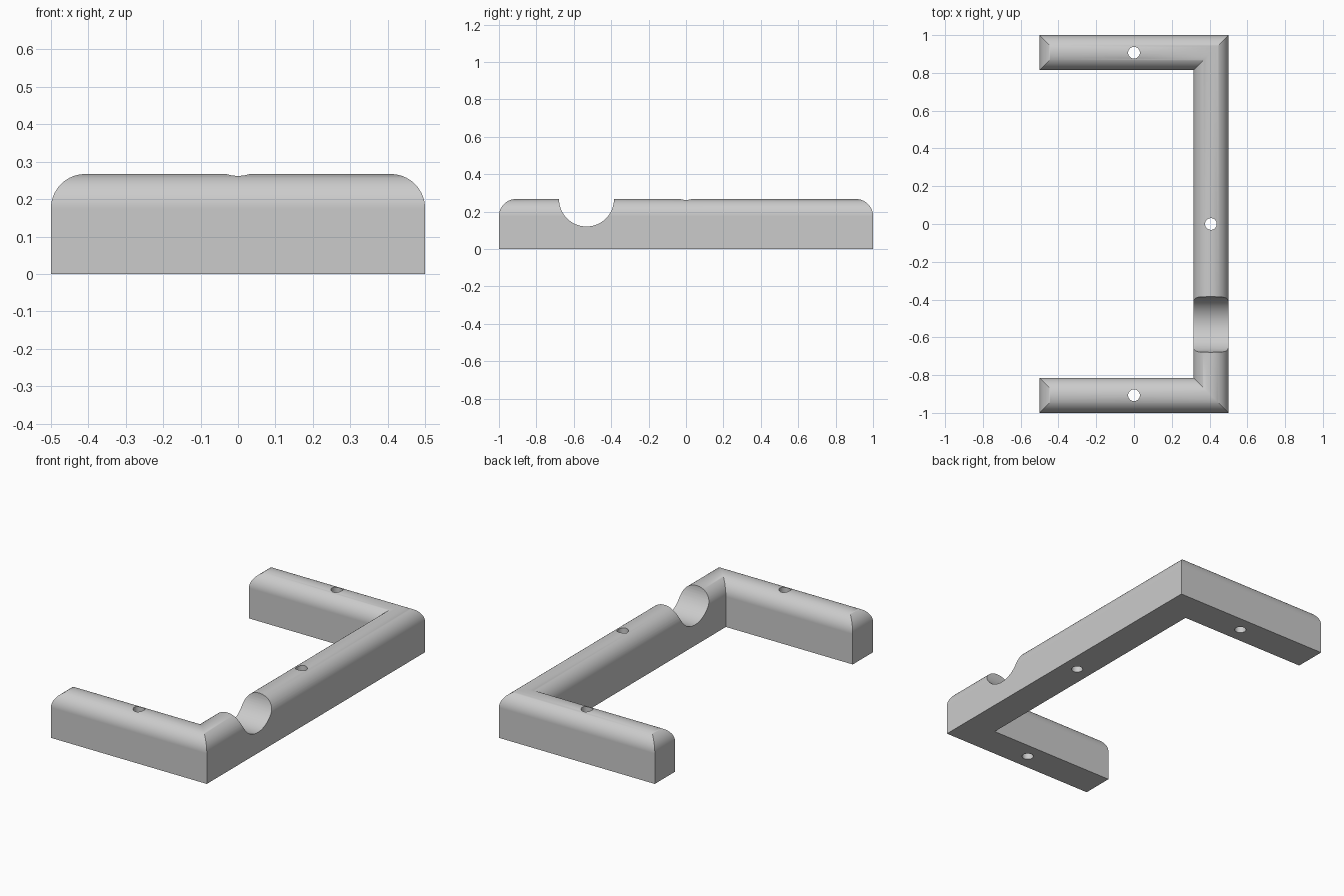
import bpy, bmesh, math
from mathutils import Matrix

cube = bpy.data.objects.get("Cube")
if cube:
    bpy.data.objects.remove(cube, do_unlink=True)

WIDTH, HEIGHT, ROUND, STEPS = 0.186, 0.267, 0.0915, 20
MID = WIDTH / 2

grey = bpy.data.materials.new("light_grey")
grey.use_nodes = True
colour = (0.6, 0.6, 0.6, 1)
grey.diffuse_color = colour
grey.node_tree.nodes["Principled BSDF"].inputs["Base Color"].default_value = colour


def make_object(name, bm):
    bmesh.ops.recalc_face_normals(bm, faces=bm.faces)
    mesh = bpy.data.meshes.new(name)
    bm.to_mesh(mesh)
    bm.free()
    mesh.materials.append(grey)
    obj = bpy.data.objects.new(name, mesh)
    bpy.context.collection.objects.link(obj)
    return obj


def outline(inset):
    """Three-sided frame outline, shrunk inward on every side."""
    end, outer, back = -0.5 + inset, 0.5 - inset, 1 - inset
    inner_x, inner_y = 0.5 - WIDTH + inset, 1 - WIDTH + inset
    half = [(end, inner_y), (end, back), (outer, back)]
    upper = [(inner_x, inner_y)] + half
    return upper + [(x, -y) for x, y in reversed(upper)]


def cylinder(name, radius, depth, matrix):
    bm = bmesh.new()
    bmesh.ops.create_cone(bm, cap_ends=True, segments=64, radius1=radius,
                          radius2=radius, depth=depth, matrix=matrix)
    obj = make_object(name, bm)
    obj.hide_render = True
    return obj


# Frame body: straight walls, then rounded shoulders up to the narrow top strip
levels = [(0, 0)]
for i in range(STEPS + 1):
    a = math.pi / 2 * i / STEPS
    levels.append((ROUND * (1 - math.cos(a)), HEIGHT - ROUND + ROUND * math.sin(a)))
bm = bmesh.new()
rings = [[bm.verts.new((x, y, z)) for x, y in outline(d)] for d, z in levels]
for low, high in zip(rings, rings[1:]):
    for i in range(len(low)):
        j = (i + 1) % len(low)
        bm.faces.new((low[i], low[j], high[j], high[i]))
bm.faces.new(rings[0])
bm.faces.new(rings[-1])
frame = make_object("bracket_frame", bm)

# Screw holes, one through the middle of each bar
cutters = [cylinder("screw_hole_cutter", 0.031, 1, Matrix.Translation((x, y, 0.1)))
           for x, y in ((0, 1 - MID), (0, MID - 1), (0.5 - MID, 0))]
# Round channel across the long bar
cutters.append(cylinder("channel_cutter", 0.147, 0.5,
                        Matrix.Translation((0.5 - MID, -0.532, HEIGHT))
                        @ Matrix.Rotation(math.pi / 2, 4, 'Y')))

bpy.ops.object.select_all(action='DESELECT')
frame.select_set(True)
bpy.context.view_layer.objects.active = frame
for cutter in cutters:
    mod = frame.modifiers.new("cut", 'BOOLEAN')
    mod.operation, mod.solver, mod.object = 'DIFFERENCE', 'EXACT', cutter
    bpy.ops.object.modifier_apply(modifier=mod.name)
    bpy.data.objects.remove(cutter, do_unlink=True)

bpy.ops.object.shade_smooth_by_angle(angle=math.radians(30))
normals = frame.modifiers.new("even_normals", 'WEIGHTED_NORMAL')
normals.keep_sharp = True
